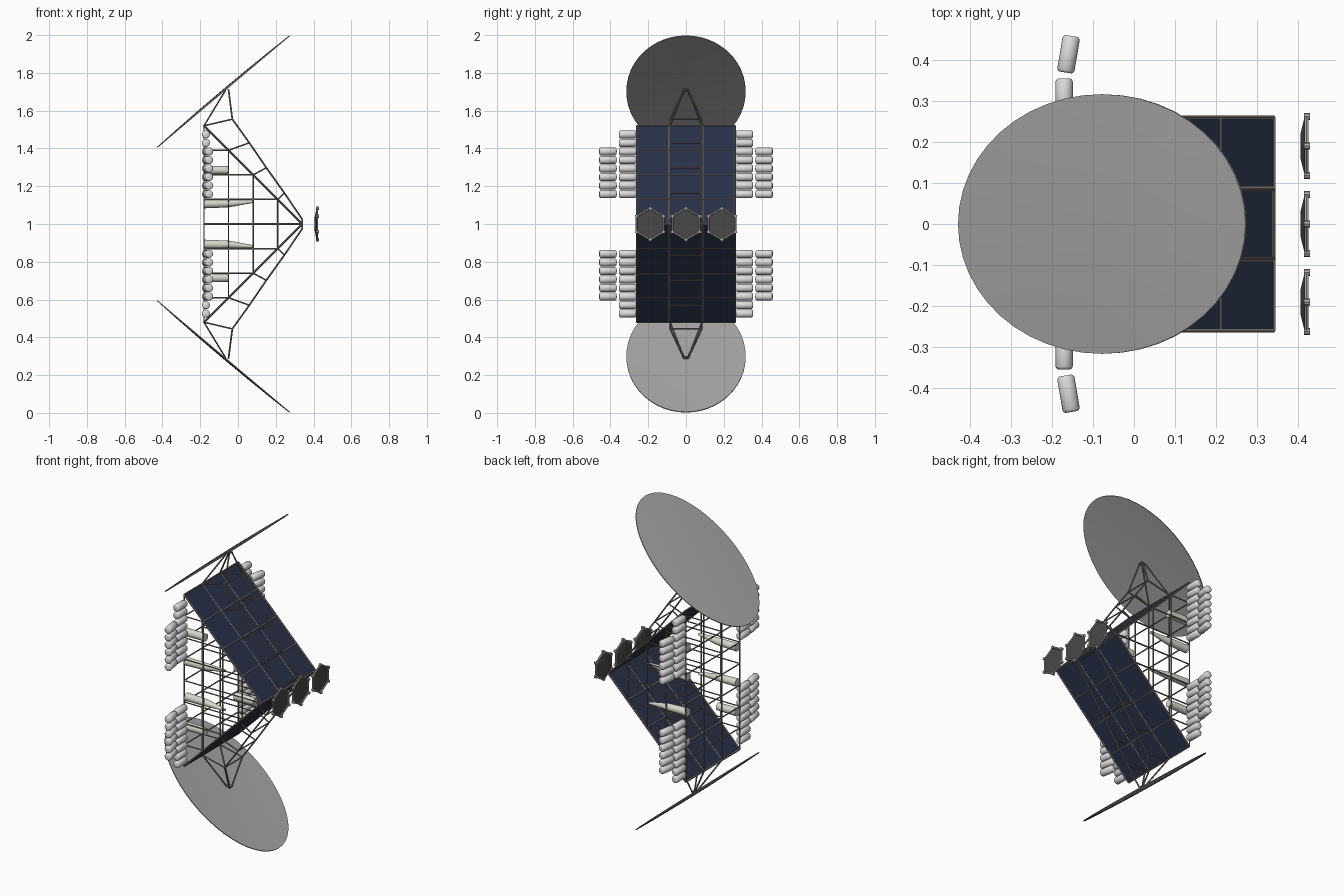
import bpy, bmesh, math
from mathutils import Vector, Matrix

if "Cube" in bpy.data.objects:
    bpy.data.objects.remove(bpy.data.objects["Cube"])


def material(name, rgb):
    m = bpy.data.materials.new(name)
    m.diffuse_color = (*rgb, 1)
    m.use_nodes = True
    m.node_tree.nodes["Principled BSDF"].inputs["Base Color"].default_value = m.diffuse_color
    return m


FRAME = material("frame grey", (0.22, 0.2, 0.165))
SOLAR = material("solar navy", (0.023, 0.032, 0.07))
MIRROR = material("mirror grey", (0.38, 0.38, 0.38))
WHITE = material("tank white", (0.72, 0.72, 0.72))
HULL = material("hull off white", (0.68, 0.68, 0.61))
DARK = material("emitter dark", (0.065, 0.065, 0.065))
RIM = material("rim grey", (0.4, 0.4, 0.38))


def make(name, bm, mat, smooth=False):
    bmesh.ops.recalc_face_normals(bm, faces=bm.faces)
    me = bpy.data.meshes.new(name)
    bm.to_mesh(me)
    bm.free()
    ob = bpy.data.objects.new(name, me)
    bpy.context.collection.objects.link(ob)
    me.materials.append(mat)
    if smooth:
        bpy.ops.object.select_all(action='DESELECT')
        bpy.context.view_layer.objects.active = ob
        ob.select_set(True)
        bpy.ops.object.shade_smooth_by_angle(angle=math.radians(40))
    return ob


def rod(bm, a, b, r, r2=None, n=6):
    a, b = Vector(a), Vector(b)
    d = b - a
    mat = Matrix.Translation((a + b) / 2) @ d.to_track_quat('Z', 'Y').to_matrix().to_4x4()
    bmesh.ops.create_cone(bm, cap_ends=True, segments=n, radius1=r,
                          radius2=r if r2 is None else r2, depth=d.length, matrix=mat)


def lathe(bm, profile, a, d, n=20):
    # stack of rings (distance along axis, radius)
    d = Vector(d).normalized()
    q = d.to_track_quat('Z', 'Y')
    rings = [[bm.verts.new(Vector(a) + q @ Vector((r * math.cos(t), r * math.sin(t), h)))
              for t in (2 * math.pi * i / n for i in range(n))] for h, r in profile]
    for p, o in zip(rings, rings[1:]):
        for i in range(n):
            bm.faces.new((p[i], p[(i + 1) % n], o[(i + 1) % n], o[i]))
    bm.faces.new(rings[0])
    bm.faces.new(rings[-1])


STEP = 0.13
X = [-0.18 + STEP * i for i in range(5)]
YS = (-0.26, -0.087, 0.087, 0.26)

# triangular space frame: one grid per rib, back face linked by cross bars
bm = bmesh.new()
for y in YS:
    for i, x in enumerate(X[:4]):
        if i == 0 or abs(y) > 0.2:
            h = STEP * (4 - i)
            rod(bm, (x, y, 1 - h), (x, y, 1 + h), 0.004)
    for j in range(-3, 4):
        z = 1 + j * STEP
        rod(bm, (X[0], y, z), (X[4 - abs(j)], y, z), 0.004)
for j in range(-3, 4):
    z = 1 + j * STEP
    rod(bm, (X[0], YS[0], z), (X[0], YS[3], z), 0.004)
make("space_frame", bm, FRAME)

# emitter hexagons in front of the apex
for k, y in enumerate((-0.19, 0, 0.19)):
    c = Vector((0.42, y, 1.0))
    ring = [c + Vector((0, 0.083 * math.sin(i * math.pi / 3), 0.083 * math.cos(i * math.pi / 3)))
            for i in range(6)]
    bm = bmesh.new()
    back = [bm.verts.new(p - Vector((0.004, 0, 0))) for p in ring]
    face = [bm.verts.new(p) for p in ring]
    inner = [bm.verts.new(c + (p - c) * 0.45 - Vector((0.014, 0, 0))) for p in ring]
    for i in range(6):
        j = (i + 1) % 6
        bm.faces.new((back[i], back[j], face[j], face[i]))
        bm.faces.new((back[i], back[j], inner[j], inner[i]))
    bm.faces.new(inner)
    bm.faces.new(face)
    make(f"emitter_plate_{k}", bm, DARK)
    bm = bmesh.new()
    for i in range(6):
        rod(bm, ring[i], ring[(i + 1) % 6], 0.0055)
        rod(bm, ring[i] - Vector((0.006, 0, 0)), ring[i] + Vector((0.009, 0, 0)), 0.009, n=8)
    make(f"emitter_rim_{k}", bm, RIM)

for s, side in ((1, "upper"), (-1, "lower")):
    def P(x, y, h):
        return Vector((x, y, 1 + s * h))

    # sloping solar panel
    nrm = Vector((1, 0, s)).normalized() * 0.002
    bm = bmesh.new()
    corners = [P(X[0], -0.26, 0.52), P(X[0], 0.26, 0.52), P(X[4], 0.26, 0), P(X[4], -0.26, 0)]
    lo = [bm.verts.new(c - nrm) for c in corners]
    hi = [bm.verts.new(c + nrm) for c in corners]
    bm.faces.new(lo)
    bm.faces.new(hi)
    for i in range(4):
        j = (i + 1) % 4
        bm.faces.new((lo[i], lo[j], hi[j], hi[i]))
    make(side + "_solar_panel", bm, SOLAR)

    # panel edge bars and dividers
    bm = bmesh.new()
    for y in YS:
        rod(bm, P(X[0], y, 0.52), P(X[4], y, 0), 0.005)
    for i, x in enumerate(X):
        rod(bm, P(x, YS[0], STEP * (4 - i)), P(x, YS[3], STEP * (4 - i)), 0.005)
    make(side + "_panel_frame", bm, FRAME)

    # outer boom rails, ties to the panel, and mirror mast
    bm = bmesh.new()
    boom = [(-0.03, 0.555), (0.06, 0.43), (0.15, 0.298), (0.245, 0.165), (0.34, 0.025)]
    for y in (-0.084, 0.084):
        for a, b in zip(boom, boom[1:]):
            rod(bm, P(a[0], y, a[1]), P(b[0], y, b[1]), 0.0045)
        for i, (x, h) in enumerate(boom):
            rod(bm, P(X[i], y, STEP * (4 - i)), P(x, y, h), 0.004)
        t = math.copysign(0.012, y)
        rod(bm, P(-0.03, y, 0.555), P(-0.05, t, 0.71), 0.0045)
        rod(bm, P(X[0], y, 0.52), P(-0.068, t, 0.705), 0.0045)
    for x, h in boom:
        rod(bm, P(x, -0.084, h), P(x, 0.084, h), 0.004)
    rod(bm, P(-0.05, -0.014, 0.71), P(-0.05, 0.014, 0.71), 0.005)
    rod(bm, P(-0.068, -0.014, 0.705), P(-0.068, 0.014, 0.705), 0.005)
    make(side + "_boom", bm, FRAME)

    # elliptical mirror dish, tilted, slightly concave towards the panel
    u = Vector((0.35, 0, s * 0.295))
    n = Vector((-0.295, 0, s * 0.35)).normalized()
    ctr = P(-0.078, 0, 0.7025)
    bm = bmesh.new()
    N = 48
    skins = []
    for off in (0, 0.005):
        rings = []
        for f in (0.1, 0.4, 0.7, 1.0):
            bow = n * (off + 0.008 * (1 - f * f) - 0.004)
            rings.append([bm.verts.new(ctr + u * f * math.cos(t)
                                       + Vector((0, 0.316 * f * math.sin(t), 0)) + bow)
                          for t in (2 * math.pi * i / N for i in range(N))])
        bm.faces.new(rings[0])
        for p, o in zip(rings, rings[1:]):
            for i in range(N):
                bm.faces.new((p[i], p[(i + 1) % N], o[(i + 1) % N], o[i]))
        skins.append(rings[-1])
    for i in range(N):
        j = (i + 1) % N
        bm.faces.new((skins[0][i], skins[0][j], skins[1][j], skins[1][i]))
    make(side + "_mirror", bm, MIRROR, True)

    for m, hand in ((1, "back"), (-1, "front")):
        # rows of habitat tanks: straight inner row, angled outer row
        bm = bmesh.new()
        L, R = 0.09, 0.0212
        prof = [(0, R * 0.7), (0.002, R * 0.86), (0.007, R), (L - 0.007, R),
                (L - 0.002, R * 0.86), (L, R * 0.7)]
        for i in range(8):
            h = 0.158 + 0.0452 * i
            lathe(bm, prof, P(-0.17, m * 0.264, h), (0, m, 0))
            if i < 6:
                lathe(bm, prof, P(-0.167, m * 0.369, h), (0.17, m, 0))
        make(f"{side}_{hand}_tanks", bm, WHITE, True)

        # long tapered hull and short hull docked inside the frame
        bm = bmesh.new()
        y = m * 0.236
        rod(bm, P(-0.18, y, 0.107), P(-0.05, y, 0.109), 0.024, 0.021, 16)
        rod(bm, P(-0.05, y, 0.109), P(0.08, y, 0.119), 0.021, 0.007, 16)
        rod(bm, P(-0.18, y, 0.285), P(-0.05, y, 0.285), 0.024, 0.022, 16)
        make(f"{side}_{hand}_hulls", bm, HULL, True)
